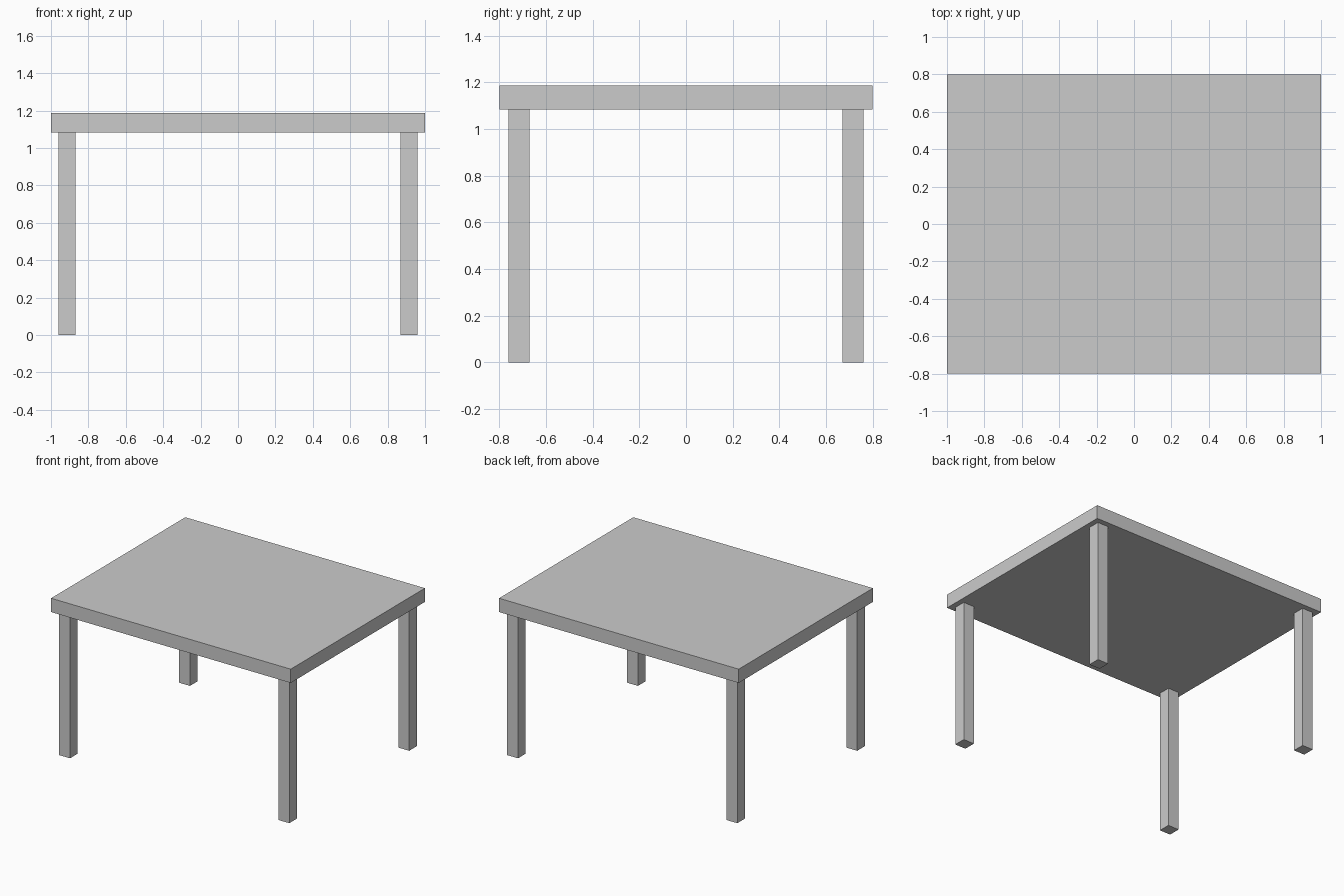
import bpy

if "Cube" in bpy.data.objects:
    bpy.data.objects.remove(bpy.data.objects["Cube"])

TOP_Z, UNDER_Z = 1.188, 1.084


def box(name, center, size):
    bpy.ops.mesh.primitive_cube_add(size=1, location=center)
    obj = bpy.context.object
    obj.name = name
    obj.scale = size
    bpy.ops.object.transform_apply(location=False, rotation=False, scale=True)
    return obj


# Rectangular slab top
box("tabletop", (0, 0, (TOP_Z + UNDER_Z) / 2), (2.0, 1.6, TOP_Z - UNDER_Z))

# Four square legs, slightly inset from the corners
for side, sx in (("left", -1), ("right", 1)):
    for end, sy in (("front", -1), ("back", 1)):
        box(f"{end}_{side}_leg", (sx * 0.915, sy * 0.715, UNDER_Z / 2),
            (0.09, 0.09, UNDER_Z))
